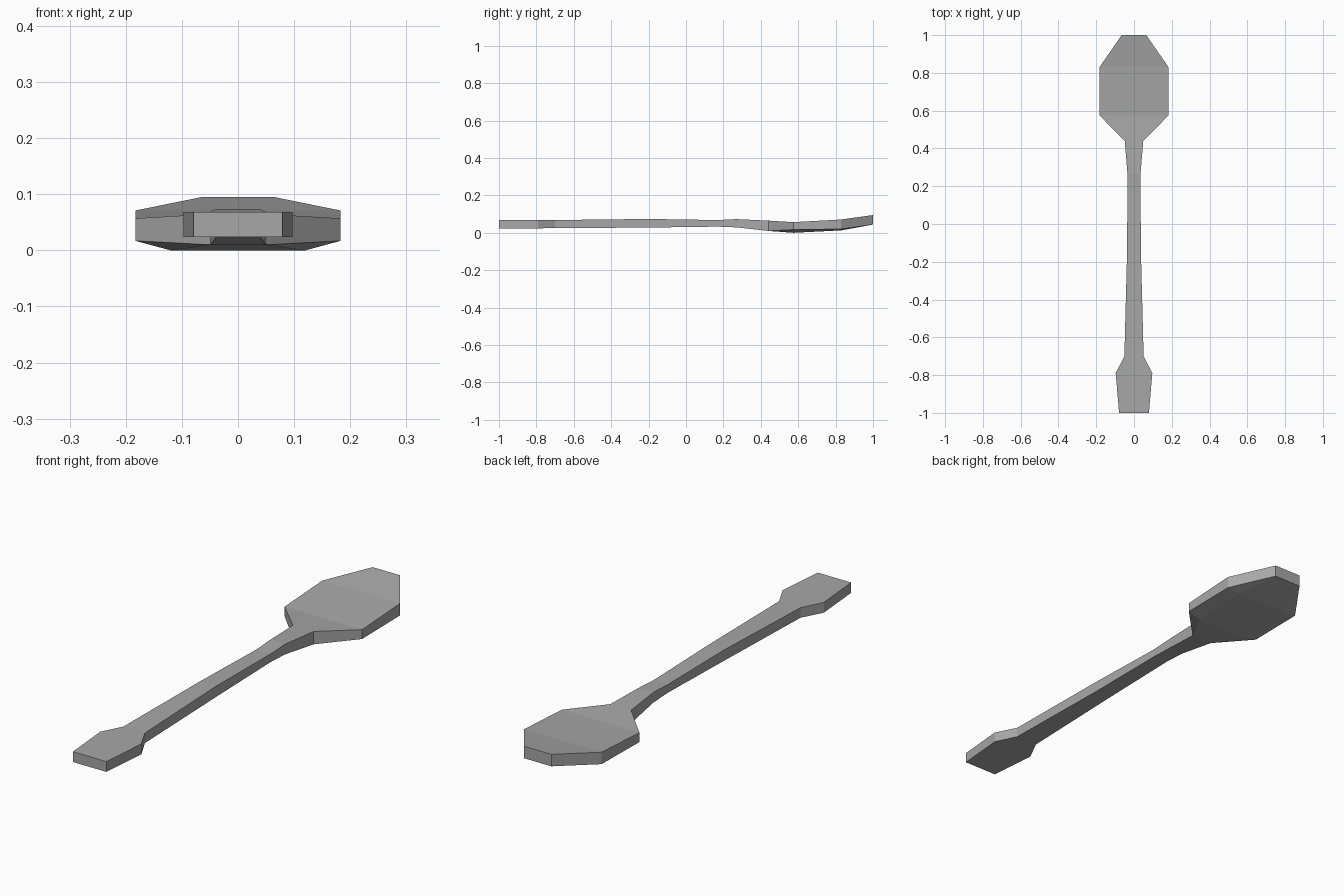
import bpy, bmesh

if "Cube" in bpy.data.objects:
    bpy.data.objects.remove(bpy.data.objects["Cube"])

# Stations along the spoon: y, half width, top z, side-bottom z, underside half width, underside z
stations = [
    (-1.00, 0.079, 0.068, 0.024, 0.079, 0.024),
    (-0.79, 0.097, 0.068, 0.024, 0.097, 0.024),
    (-0.70, 0.051, 0.068, 0.025, 0.051, 0.025),
    (-0.20, 0.038, 0.074, 0.028, 0.038, 0.028),
    (0.17, 0.034, 0.068, 0.033, 0.034, 0.033),
    (0.27, 0.035, 0.073, 0.029, 0.035, 0.029),
    (0.44, 0.049, 0.065, 0.010, 0.049, 0.010),
    (0.575, 0.183, 0.057, 0.017, 0.120, 0.000),
    (0.83, 0.183, 0.071, 0.020, 0.125, 0.013),
    (1.00, 0.065, 0.095, 0.044, 0.065, 0.044),
]


def loft(name, rows):
    bm = bmesh.new()
    rings = []
    for y, w, top, side, bw, bottom in rows:
        half = [(w, top), (w, side), (bw, bottom)]
        ring = half + [(-x, z) for x, z in reversed(half)]
        rings.append([bm.verts.new((x, y, z)) for x, z in ring])
    for a, b in zip(rings, rings[1:]):
        for i in range(6):
            j = (i + 1) % 6
            bm.faces.new((a[i], a[j], b[j], b[i]))
    bm.faces.new(rings[0])
    bm.faces.new(rings[-1][::-1])
    # Merge the corners that coincide where the section is a plain rectangle
    bmesh.ops.remove_doubles(bm, verts=bm.verts[:], dist=1e-5)
    bmesh.ops.recalc_face_normals(bm, faces=bm.faces[:])
    mesh = bpy.data.meshes.new(name)
    bm.to_mesh(mesh)
    bm.free()
    obj = bpy.data.objects.new(name, mesh)
    bpy.context.collection.objects.link(obj)
    return obj


# Handle, neck and bowl as one continuous faceted body
spoon = loft("spoon", stations)

# Dark grey metal
metal = bpy.data.materials.new("dark_metal")
metal.diffuse_color = (0.39, 0.39, 0.39, 1)
metal.use_nodes = True
metal.node_tree.nodes["Principled BSDF"].inputs["Base Color"].default_value = metal.diffuse_color
spoon.data.materials.append(metal)
